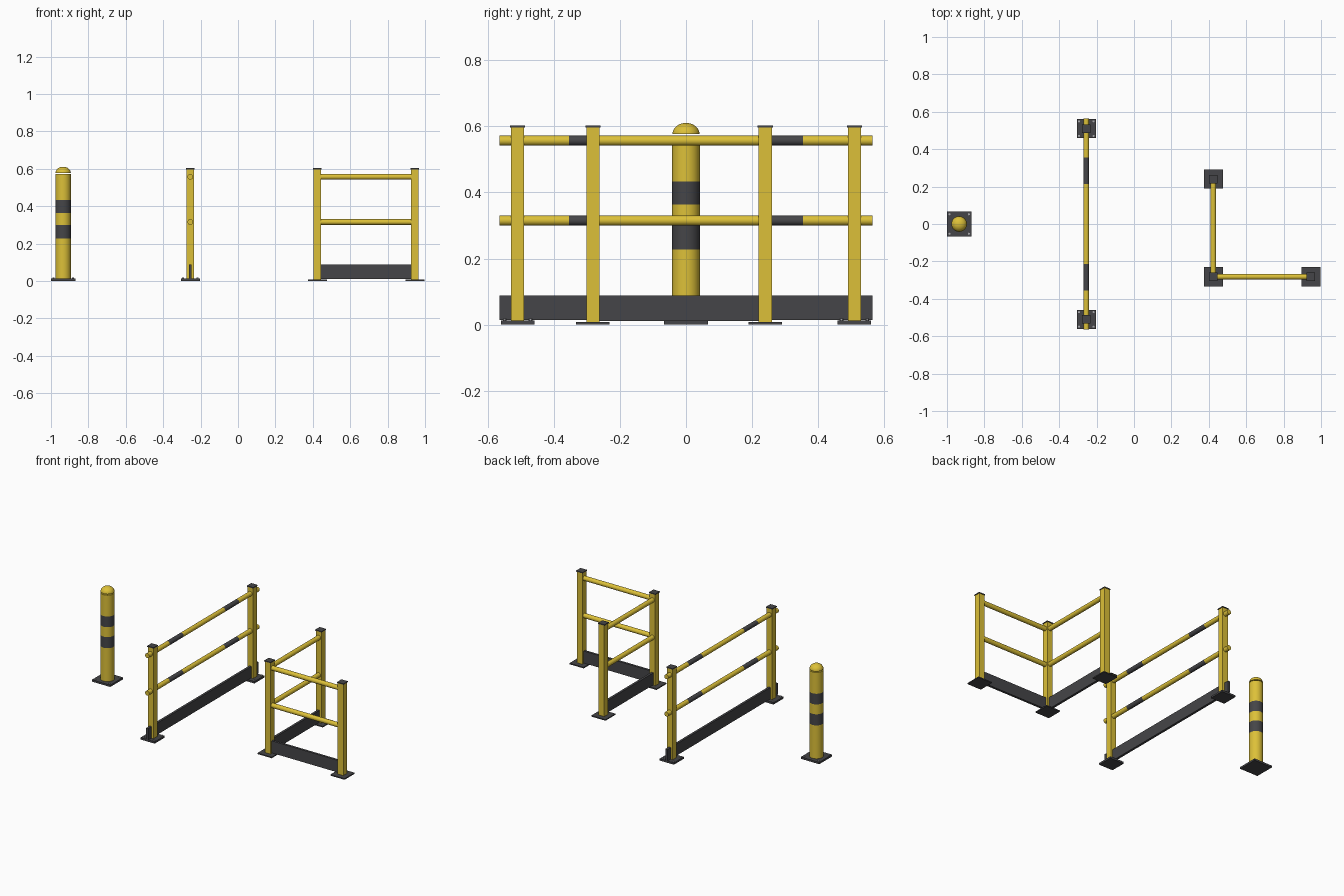
import bpy
import math

cube = bpy.data.objects.get("Cube")
if cube:
    bpy.data.objects.remove(cube, do_unlink=True)


def make_material(name, rgb):
    mat = bpy.data.materials.new(name)
    mat.use_nodes = True
    mat.diffuse_color = (*rgb, 1)
    mat.node_tree.nodes["Principled BSDF"].inputs["Base Color"].default_value = (*rgb, 1)
    return mat


YELLOW = make_material("safety yellow", (0.72, 0.53, 0.04))
DARK = make_material("dark grey", (0.06, 0.06, 0.065))
STEEL = make_material("bolt steel", (0.4, 0.4, 0.42))


def box(name, low, high, mat):
    centre = [(a + b) / 2 for a, b in zip(low, high)]
    bpy.ops.mesh.primitive_cube_add(size=1, location=centre)
    ob = bpy.context.object
    ob.name = name
    ob.scale = [b - a for a, b in zip(low, high)]
    bpy.ops.object.transform_apply(location=False, rotation=False, scale=True)
    ob.data.materials.append(mat)
    return ob


def square_block(name, x, y, half, z0, z1, mat):
    return box(name, (x - half, y - half, z0), (x + half, y + half, z1), mat)


def tube(name, start, end, radius, mat, sides=24):
    """Capped cylinder running along one axis from start to end."""
    span = [b - a for a, b in zip(start, end)]
    centre = [(a + b) / 2 for a, b in zip(start, end)]
    turn = (0, math.pi / 2, 0) if span[0] else (math.pi / 2, 0, 0) if span[1] else (0, 0, 0)
    bpy.ops.mesh.primitive_cylinder_add(vertices=sides, radius=radius,
                                        depth=math.hypot(*span), location=centre, rotation=turn)
    ob = bpy.context.object
    ob.name = name
    ob.data.materials.append(mat)
    bpy.ops.object.shade_smooth_by_angle(angle=math.radians(40))
    return ob


def bolts(name, x, y, offset, top):
    for sx in (-1, 1):
        for sy in (-1, 1):
            px, py = x + sx * offset, y + sy * offset
            tube(name, (px, py, top), (px, py, top + 0.006), 0.006, STEEL, 6)


def post(name, x, y, plate_top, bolted):
    square_block(name + "_post", x, y, 0.02, plate_top, 0.597, YELLOW)
    square_block(name + "_cap", x, y, 0.023, 0.597, 0.603, DARK)
    square_block(name + "_base_plate", x, y, 0.051, 0, plate_top, DARK)
    if bolted:
        bolts(name + "_bolt", x, y, 0.039, plate_top)


RAIL_HEIGHTS = (0.315, 0.557)
RAIL_RADIUS = 0.015
KICK_HALF = 0.0075

# Bollard: base plate, banded column and separate dome
BX = -0.935
square_block("bollard_base_plate", BX, 0, 0.066, 0, 0.012, DARK)
bolts("bollard_bolt", BX, 0, 0.052, 0.012)
levels = (0.012, 0.228, 0.3, 0.364, 0.433, 0.571)
for i, (z0, z1) in enumerate(zip(levels, levels[1:])):
    tube("bollard_band" if i % 2 else "bollard_column", (BX, 0, z0), (BX, 0, z1),
         0.042, DARK if i % 2 else YELLOW, 32)

bpy.ops.mesh.primitive_uv_sphere_add(segments=32, ring_count=16, radius=0.041)
dome = bpy.context.object
dome.name = "bollard_dome"
for v in dome.data.vertices:
    v.co.z = max(v.co.z, 0)
dome.scale.z = 0.82
dome.location = (BX, 0, 0.577)
dome.data.materials.append(YELLOW)
bpy.ops.object.shade_smooth_by_angle(angle=math.radians(40))

# Straight barrier: rails and kick plate pass through both posts
SX = -0.255
END = 0.565
for side, y in (("front", -0.51), ("back", 0.51)):
    post("straight_" + side, SX, y, 0.012, True)
stops = (-END, -0.355, -0.213, 0.213, 0.355, END)
for z in RAIL_HEIGHTS:
    for i, (y0, y1) in enumerate(zip(stops, stops[1:])):
        tube("straight_rail_band" if i % 2 else "straight_rail", (SX, y0, z), (SX, y1, z),
             RAIL_RADIUS, DARK if i % 2 else YELLOW)
box("straight_kick_plate", (SX - KICK_HALF, -END, 0.013), (SX + KICK_HALF, END, 0.088), DARK)

# Corner barrier: three posts joined by two bays
CX, CY, BAY = 0.424, -0.282, 0.522
for name, x, y in (("corner", CX, CY), ("back", CX, CY + BAY), ("side", CX + BAY, CY)):
    post("corner_barrier_" + name, x, y, 0.007, False)
for z in RAIL_HEIGHTS:
    tube("corner_back_rail", (CX, CY, z), (CX, CY + BAY, z), RAIL_RADIUS, YELLOW)
    tube("corner_side_rail", (CX, CY, z), (CX + BAY, CY, z), RAIL_RADIUS, YELLOW)
box("corner_back_kick_plate", (CX - KICK_HALF, CY, 0.01), (CX + KICK_HALF, CY + BAY, 0.088), DARK)
box("corner_side_kick_plate", (CX, CY - KICK_HALF, 0.01), (CX + BAY, CY + KICK_HALF, 0.088), DARK)
